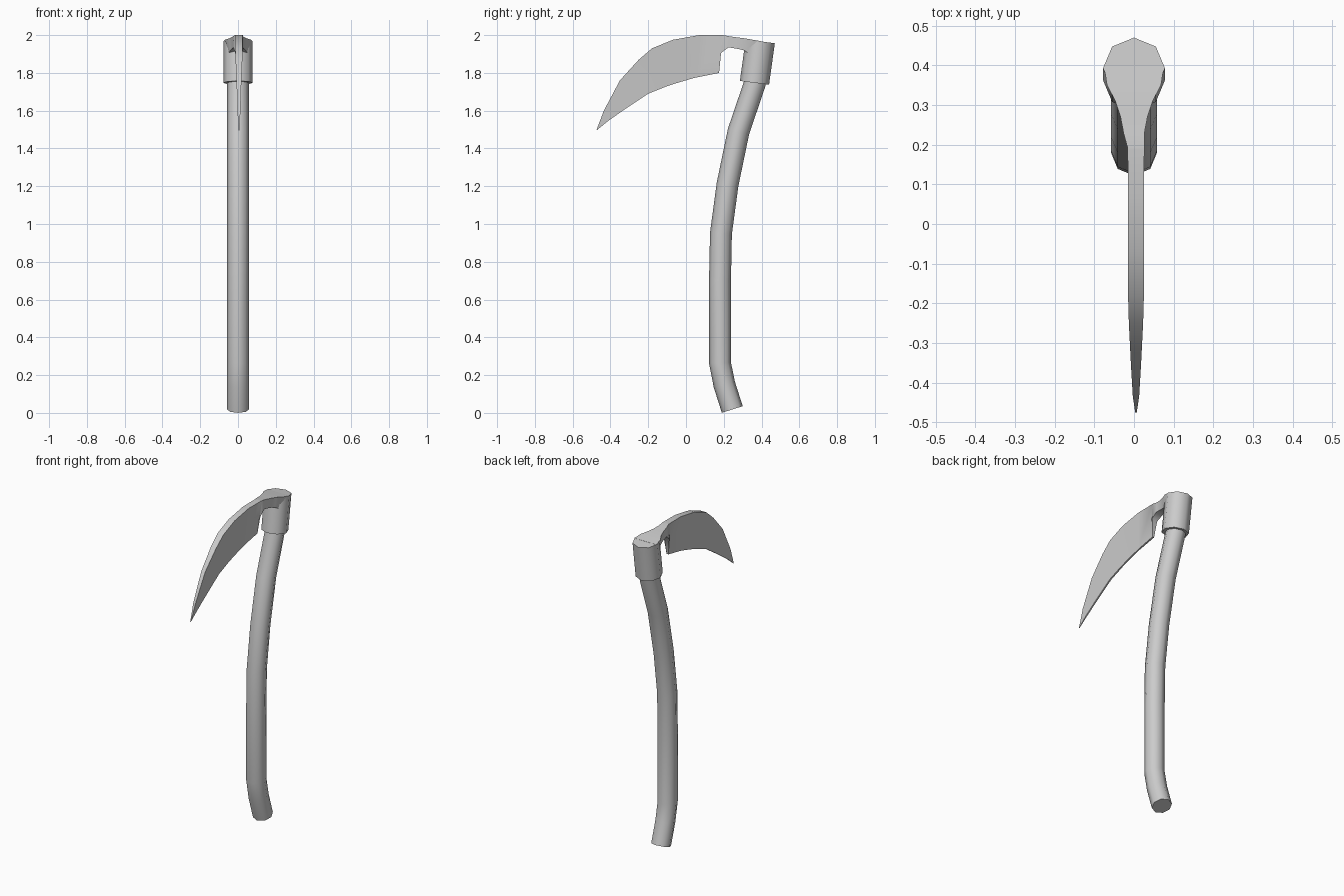
import bpy, bmesh, math
from mathutils import Vector

cube = bpy.data.objects.get("Cube")
if cube:
    bpy.data.objects.remove(cube, do_unlink=True)

# One plain grey for the whole tool
grey = bpy.data.materials.new("grey")
grey.use_nodes = True
colour = (0.6, 0.6, 0.6, 1)
grey.diffuse_color = colour
grey.node_tree.nodes["Principled BSDF"].inputs["Base Color"].default_value = colour


def loft(name, rings, angle):
    """Skin a list of equal rings into a closed, smooth-shaded object."""
    bm = bmesh.new()
    rows = [[bm.verts.new(p) for p in ring] for ring in rings]
    n = len(rows[0])
    for a, b in zip(rows, rows[1:]):
        for i in range(n):
            j = (i + 1) % n
            bm.faces.new((a[i], a[j], b[j], b[i]))
    bm.faces.new(rows[0][::-1])
    bm.faces.new(rows[-1])
    bmesh.ops.recalc_face_normals(bm, faces=bm.faces)
    mesh = bpy.data.meshes.new(name)
    bm.to_mesh(mesh)
    bm.free()
    mesh.materials.append(grey)
    obj = bpy.data.objects.new(name, mesh)
    bpy.context.collection.objects.link(obj)
    bpy.ops.object.select_all(action='DESELECT')
    obj.select_set(True)
    bpy.context.view_layer.objects.active = obj
    bpy.ops.object.shade_smooth_by_angle(angle=math.radians(angle))
    return obj


def octagon(centre, depth_axis, radius):
    side = Vector((1, 0, 0))
    return [centre + radius * (side * math.cos(k * math.pi / 4)
                               + depth_axis * math.sin(k * math.pi / 4))
            for k in range(8)]


# Handle: octagonal bar swept along a bent path (y, z)
path = [Vector((0, y, z)) for y, z in [
    (.245, .018), (.203, .15), (.18, .265), (.18, .7), (.185, .95),
    (.22, 1.21), (.278, 1.49), (.363, 1.74), (.38, 1.85)]]
rings = []
for i, p in enumerate(path):
    t = (path[min(i + 1, len(path) - 1)] - path[max(i - 1, 0)]).normalized()
    rings.append(octagon(p, Vector((0, t.z, -t.y)), .058))
loft("handle", rings, 60)

# Socket: leaning octagonal collar around the top of the handle
lean = Vector((0, .99, -.13))
loft("socket", [octagon(Vector((0, .3625, 1.7475)), lean, .078),
                octagon(Vector((0, .393, 1.967)), lean, .078)], 60)

# Blade and neck: spine (y, z), cutting edge (y, z), half widths of each
stations = [
    ((.40, 1.967), (.39, 1.89), .076, .05),
    ((.35, 1.976), (.33, 1.905), .068, .05),
    ((.31, 1.983), (.305, 1.92), .047, .04),
    ((.27, 1.988), (.27, 1.928), .034, .03),
    ((.228, 1.994), (.225, 1.935), .026, .024),
    ((.195, 2.0), (.185, 1.905), .022, .02),
    ((.188, 2.0), (.175, 1.80), .021, .006),
    ((.07, 2.0), (.05, 1.775), .02, .005),
    ((-.07, 1.975), (-.03, 1.752), .02, .005),
    ((-.18, 1.93), (-.1, 1.73), .02, .005),
    ((-.25, 1.87), (-.2, 1.69), .018, .005),
    ((-.35, 1.76), (-.31, 1.617), .013, .005),
    ((-.435, 1.6), (-.41, 1.547), .008, .004),
    ((-.475, 1.495), (-.472, 1.497), .002, .002)]
sections = []
for top, low, wide, thin in stations:
    x = .005 if top[0] < .2 else 0
    sections.append([Vector((x + s * w, *p)) for s, w, p in (
        (-1, wide, top), (1, wide, top), (1, thin, low), (-1, thin, low))])
loft("blade", sections, 50)
